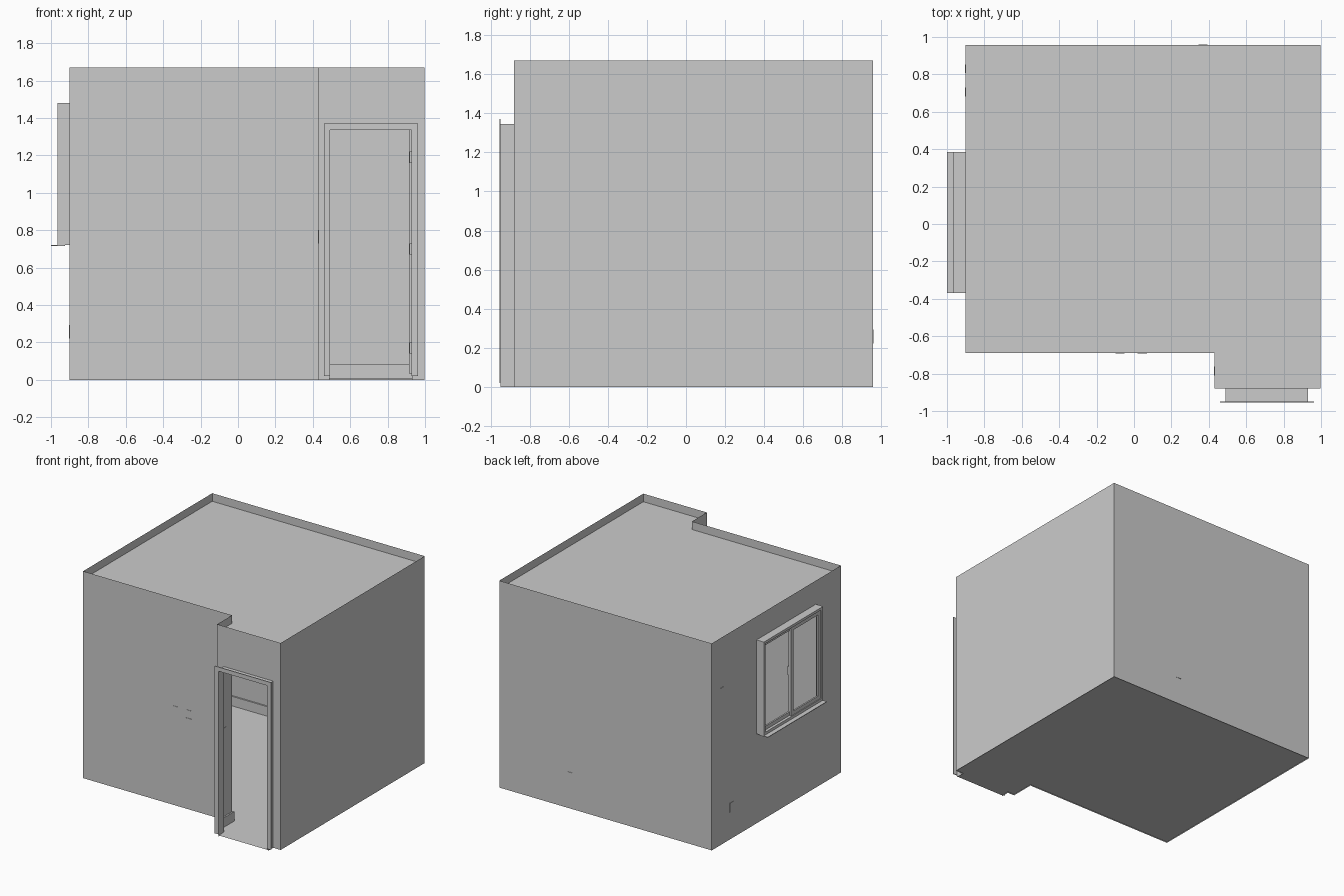
import bpy, bmesh

if "Cube" in bpy.data.objects:
    bpy.data.objects.remove(bpy.data.objects["Cube"])

X0, X1, Y0, Y1 = -0.90, 0.997, -0.69, 0.957     # main room
NX, NY, H = 0.43, -0.88, 1.67                    # entry nook and wall height
FLOOR, CEIL = 0.008, 1.605
DX0, DX1, DY, DH = 0.49, 0.93, -0.948, 1.345     # doorway
WY0, WY1, WZ0, WZ1, WX = -0.37, 0.385, 0.722, 1.48, -0.965  # window


def finish(name, bm):
    bmesh.ops.remove_doubles(bm, verts=bm.verts, dist=1e-5)
    mesh = bpy.data.meshes.new(name)
    bm.to_mesh(mesh)
    bm.free()
    ob = bpy.data.objects.new(name, mesh)
    bpy.context.collection.objects.link(ob)
    return ob


def quad(bm, *pts):
    bm.faces.new([bm.verts.new(p) for p in pts])


def add_box(bm, x, y, z):
    r = bmesh.ops.create_cube(bm, size=1)
    for v in r["verts"]:
        v.co = [(a + b) / 2 + c * (b - a) for (a, b), c in zip((x, y, z), v.co)]


def boxes(name, *items):
    bm = bmesh.new()
    for it in items:
        add_box(bm, *it)
    # keep touching boxes separate
    mesh = bpy.data.meshes.new(name)
    bm.to_mesh(mesh)
    bm.free()
    ob = bpy.data.objects.new(name, mesh)
    bpy.context.collection.objects.link(ob)
    return ob


def wall(name, p, q, hole=None):
    """Thin upright wall from p to q; hole = (start, end, bottom, top) as distances."""
    bm = bmesh.new()
    dx, dy = q[0] - p[0], q[1] - p[1]
    L = (dx * dx + dy * dy) ** 0.5

    def panel(a, b, z0, z1):
        if b - a > 1e-4 and z1 - z0 > 1e-4:
            A = (p[0] + dx * a / L, p[1] + dy * a / L)
            B = (p[0] + dx * b / L, p[1] + dy * b / L)
            quad(bm, (*A, z0), (*B, z0), (*B, z1), (*A, z1))
    if hole:
        a, b, z0, z1 = hole
        panel(0, a, 0, H)
        panel(b, L, 0, H)
        panel(a, b, 0, z0)
        panel(a, b, z1, H)
    else:
        panel(0, L, 0, H)
    finish(name, bm)


def slab(name, pts, z):
    bm = bmesh.new()
    bm.faces.new([bm.verts.new((x, y, z)) for x, y in pts])
    finish(name, bm)


def ring_x(x, y0, y1, z0, z1, w):
    """Four bars forming a rectangular frame facing x."""
    return [(x, (y0, y0 + w), (z0, z1)), (x, (y1 - w, y1), (z0, z1)),
            (x, (y0 + w, y1 - w), (z0, z0 + w)), (x, (y0 + w, y1 - w), (z1 - w, z1))]


# Room shell
plan = [(X0, Y0), (NX, Y0), (NX, NY), (X1, NY), (X1, Y1), (X0, Y1)]
names = ["front_wall", "nook_side_wall", "door_wall", "right_wall", "back_wall", "window_wall"]
holes = {2: (DX0 - NX, DX1 - NX, 0, DH), 5: (Y1 - WY1, Y1 - WY0, WZ0, WZ1)}
for i, n in enumerate(names):
    wall(n, plan[i], plan[(i + 1) % 6], holes.get(i))
slab("ceiling", plan, CEIL)
slab("floor", plan[:3] + [(DX0, NY), (DX0, DY), (DX1, DY), (DX1, NY)] + plan[3:], FLOOR)

# Skirting around the inside of the room
t, s = 0.012, (FLOOR, 0.085)
boxes("skirting",
      ((X0, NX + t), (Y0, Y0 + t), s), ((NX, NX + t), (NY, Y0), s),
      ((NX, DX0 - 0.03), (NY, NY + t), s), ((X1 - t, X1), (NY, Y1), s),
      ((X0, X1), (Y1 - t, Y1), s), ((X0, X0 + t), (Y0, Y1), s))

# Door reveal, casing, open leaf and hinges
bm = bmesh.new()
for x in (DX0, DX1):
    quad(bm, (x, DY, 0), (x, NY, 0), (x, NY, DH), (x, DY, DH))
quad(bm, (DX0, DY, DH), (DX1, DY, DH), (DX1, NY, DH), (DX0, NY, DH))
finish("door_reveal", bm)
c = (-0.955, DY)
boxes("door_casing", ((0.46, DX0 + 0.003), c, (0.02, 1.37)),
      ((DX1 - 0.003, 0.962), c, (0.02, 1.37)),
      ((DX0, DX1), c, (DH - 0.008, 1.37)))
boxes("door_leaf", ((0.914, 0.928), (NY + 0.005, NY + 0.425), (0.035, 1.335)))
boxes("door_hinges", *[((0.918, 0.929), (NY - 0.008, NY + 0.006), (z, z + 0.06))
                       for z in (0.14, 0.67, 1.16)])

# Window reveal, fixed frame, sliding sashes, handle and sill
bm = bmesh.new()
for y in (WY0, WY1):
    quad(bm, (WX, y, WZ0), (X0, y, WZ0), (X0, y, WZ1), (WX, y, WZ1))
for z in (WZ0, WZ1):
    quad(bm, (WX, WY0, z), (X0, WY0, z), (X0, WY1, z), (WX, WY1, z))
finish("window_reveal", bm)
boxes("window_frame", *ring_x((-0.963, -0.922), WY0, WY1, WZ0, WZ1, 0.022))
ym, g = (WY0 + WY1) / 2, 0.022
boxes("window_sash_outer",
      *ring_x((-0.957, -0.944), WY0 + g, ym + 0.018, WZ0 + g, WZ1 - g, 0.03))
boxes("window_sash_inner",
      *ring_x((-0.941, -0.928), ym - 0.018, WY1 - g, WZ0 + g, WZ1 - g, 0.03))
boxes("window_handle", ((-0.928, -0.915), (ym - 0.006, ym + 0.006), (1.06, 1.13)))
boxes("window_sill", ((-1.0, WX + 0.04), (WY0, WY1), (WZ0 - 0.005, WZ0)))

# Switch and socket plates set through the walls
pw, ph, d = 0.024, 0.036, 0.003


def plate(name, axis, wallpos, along, z):
    thick, wide = (wallpos - d, wallpos + d), (along - pw, along + pw)
    x, y = (thick, wide) if axis == "x" else (wide, thick)
    boxes(name, (x, y, (z - ph, z + ph)))


plate("front_switch", "y", Y0, -0.075, 0.765)
plate("nook_switch", "x", NX, -0.787, 0.765)
plate("back_socket", "y", Y1, 0.37, 0.257)
plate("left_socket", "x", X0, 0.705, 0.257)
plate("left_switch", "x", X0, 0.83, 1.23)
boxes("front_clips", *[((0.02, 0.07), (Y0 - d, Y0 + d), (z - 0.003, z + 0.003))
                       for z in (0.732, 0.798)])
